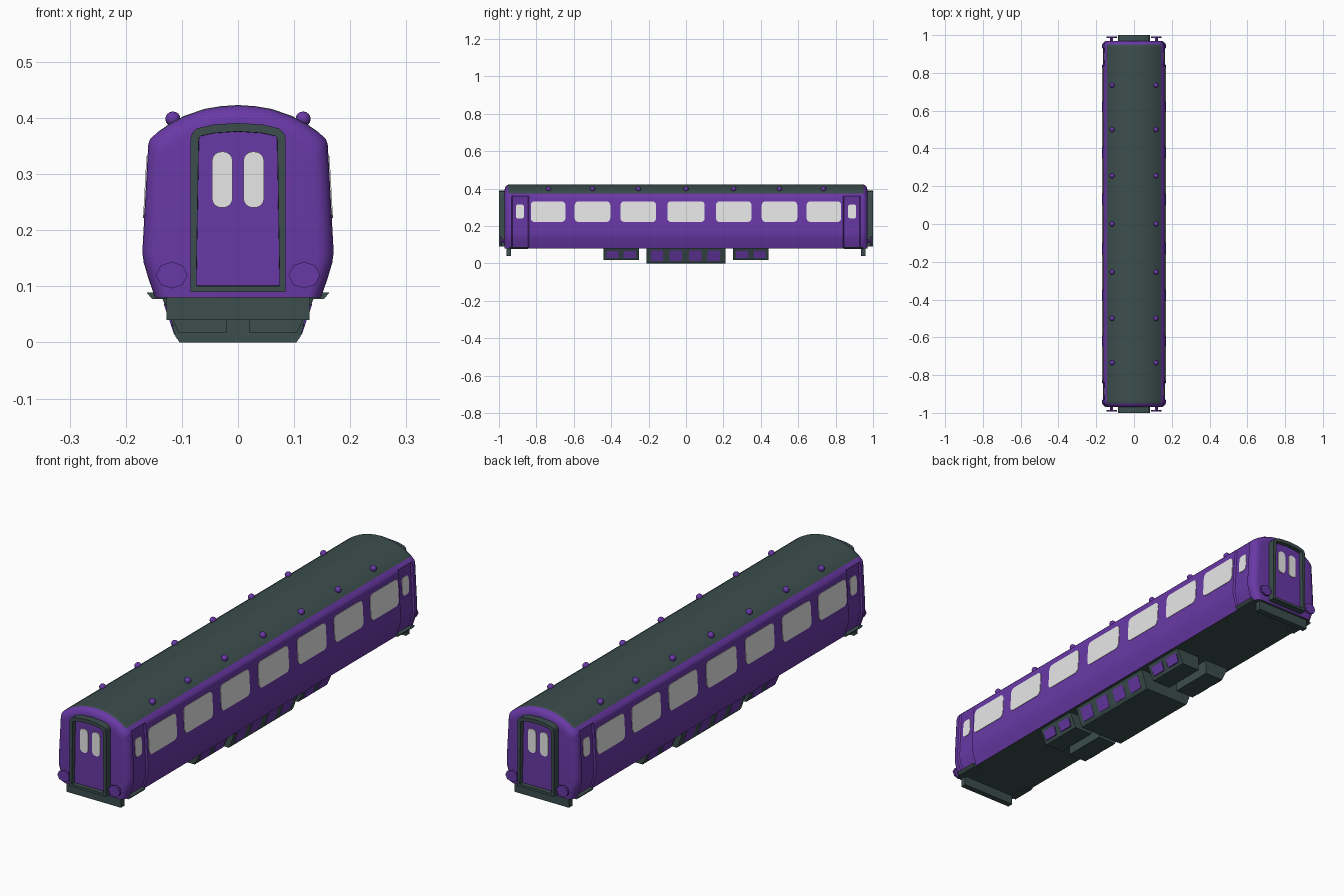
import bpy, bmesh, math
from mathutils import Vector

if "Cube" in bpy.data.objects:
    bpy.data.objects.remove(bpy.data.objects["Cube"])


def material(name, rgb):
    m = bpy.data.materials.new(name)
    m.use_nodes = True
    m.diffuse_color = (*rgb, 1)
    m.node_tree.nodes["Principled BSDF"].inputs["Base Color"].default_value = (*rgb, 1)
    return m


PURPLE = material("purple_paint", (0.14, 0.04, 0.38))
GREY = material("dark_slate", (0.045, 0.075, 0.075))
GLASS = material("pale_window", (0.8, 0.8, 0.8))


def finish(name, bm, mats, angle=None):
    bmesh.ops.recalc_face_normals(bm, faces=bm.faces[:])
    me = bpy.data.meshes.new(name)
    bm.to_mesh(me)
    bm.free()
    for m in mats:
        me.materials.append(m)
    ob = bpy.data.objects.new(name, me)
    bpy.context.collection.objects.link(ob)
    if angle:
        bpy.ops.object.select_all(action='DESELECT')
        ob.select_set(True)
        bpy.context.view_layer.objects.active = ob
        bpy.ops.object.shade_smooth_by_angle(angle=math.radians(angle))
    return ob


def loft(rings):
    """Skin closed rings of points and cap both ends."""
    bm = bmesh.new()
    vs = [[bm.verts.new(p) for p in ring] for ring in rings]
    n = len(vs[0])
    for a, b in zip(vs, vs[1:]):
        for i in range(n):
            j = (i + 1) % n
            bm.faces.new((a[i], a[j], b[j], b[i]))
    bm.faces.new(vs[0])
    bm.faces.new(vs[-1])
    return bm


def prism_y(name, outline, y0, y1, mat):
    rings = [[(x, y, z) for x, z in outline] for y in (y0, y1)]
    return finish(name, loft(rings), [mat])


def rounded(u0, u1, v0, v1, r, n=4):
    pts = []
    for k, (u, v) in enumerate(((u1 - r, v1 - r), (u0 + r, v1 - r),
                                (u0 + r, v0 + r), (u1 - r, v0 + r))):
        for i in range(n + 1):
            a = math.pi / 2 * (k + i / n)
            pts.append((u + r * math.cos(a), v + r * math.sin(a)))
    return pts


def side_plate(name, outline, x_at, side, mat, thick=0.002):
    """Thin plate lying on a sloping side wall; outline is in y, z."""
    rings = [[(side * (x_at(z) + d), y, z) for y, z in outline] for d in (-0.003, thick)]
    return finish(name, loft(rings), [mat])


def cylinder_y(name, x, z, y0, y1, r, segments, mat):
    ring = [(x + r * math.cos(2 * math.pi * i / segments),
             z + r * 0.85 * math.sin(2 * math.pi * i / segments)) for i in range(segments)]
    return prism_y(name, ring, y0, y1, mat)


# Body shell: cross-section swept along y, rounded at the ends, recessed at the doors
half = [(0.148, 0.08), (0.16, 0.115), (0.168, 0.142), (0.17, 0.157), (0.17, 0.17),
        (0.16, 0.352), (0.157, 0.362), (0.143, 0.375), (0.12, 0.391), (0.095, 0.404),
        (0.06, 0.416), (0.03, 0.421)]
section = half + [(0, 0.423)] + [(-x, z) for x, z in reversed(half)]
FLOOR, R, RECESS = 0.08, 0.03, 0.007
stations = [(0.84, 0, 0), (0.845, 0, RECESS), (0.928, 0, RECESS), (0.933, 0, 0)]
for i in range(6):
    t = math.pi / 2 * i / 5
    stations.append((0.94 + R * math.sin(t), R * (1 - math.cos(t)), 0))
stations = [(-y, a, b) for y, a, b in reversed(stations)] + stations


def body_ring(y, inset, recess):
    ring = []
    for x, z in section:
        if z < 0.355:
            x -= math.copysign(recess, x)
        ring.append((x * (1 - inset / 0.17), y,
                     FLOOR + (z - FLOOR) * (1 - inset / 0.343)))
    return ring


bm = loft([body_ring(*s) for s in stations])
bmesh.ops.recalc_face_normals(bm, faces=bm.faces[:])
for f in bm.faces:
    c = f.calc_center_median()
    roof = c.z > 0.376 and abs(c.y) < 0.946 and f.normal.z > 0.3
    f.material_index = 1 if roof or f.normal.z < -0.9 else 0
finish("coach_body", bm, [PURPLE, GREY], 35)


def wall_x(z):
    return 0.17 - 0.055 * (z - 0.17)


def door_x(z):
    return wall_x(z) - RECESS


# Side windows, door windows and door steps
spans = [(-0.1, 0.1), (0.16, 0.35), (0.405, 0.595), (0.645, 0.83)]
spans += [(-b, -a) for a, b in spans[1:]]
for side in (-1, 1):
    for a, b in spans:
        side_plate("side_window", rounded(a, b, 0.222, 0.332, 0.02), wall_x, side, GLASS)
    for end in (-1, 1):
        yc = end * 0.888
        side_plate("door_window", rounded(yc - 0.022, yc + 0.022, 0.24, 0.316, 0.014),
                   door_x, side, GLASS)
        step = [(side * x, z) for x, z in ((0.12, 0.077), (0.153, 0.077),
                                           (0.163, 0.089), (0.12, 0.089))]
        prism_y("door_step", step, end * 0.845, end * 0.945, GREY)

# Gangway at each end: slate frame, recessed purple door with two windows
arch = [(0.085, 0.09), (0.085, 0.362), (0.082, 0.373), (0.074, 0.381), (0.045, 0.388)]
arch += [(0, 0.391)] + [(-x, z) for x, z in reversed(arch)]
for end in (-1, 1):
    bm = loft([[(x, end * y, z) for x, z in arch] for y in (0.955, 1.0)])
    bmesh.ops.recalc_face_normals(bm, faces=bm.faces[:])
    face = max(bm.faces, key=lambda f: f.calc_center_median().y * end)
    bmesh.ops.inset_region(bm, faces=[face], thickness=0.015, depth=0)
    bmesh.ops.inset_region(bm, faces=[face], thickness=0.0005, depth=-0.018)
    face.material_index = 1
    finish("gangway", bm, [GREY, PURPLE])
    for side in (-1, 1):
        xc = side * 0.028
        prism_y("end_door_window", rounded(xc - 0.0185, xc + 0.0185, 0.24, 0.34, 0.017),
                end * 0.98, end * 0.985, GLASS)
        # Buffers
        cylinder_y("buffer_stem", side * 0.118, 0.12, end * 0.96, end * 0.986, 0.008, 8, PURPLE)
        cylinder_y("buffer_head", side * 0.118, 0.12, end * 0.984, end * 0.993, 0.028, 8, PURPLE)
    # Beam below the end
    beam = [(-0.127, 0.04), (0.127, 0.04), (0.127, 0.082), (-0.127, 0.082)]
    prism_y("buffer_beam", beam, end * 0.935, end * 0.96, GREY)

# Roof vents
for side in (-1, 1):
    for y in (-0.735, -0.5, -0.255, 0, 0.255, 0.5, 0.735):
        bm = bmesh.new()
        bmesh.ops.create_uvsphere(bm, u_segments=12, v_segments=8, radius=0.0135)
        bmesh.ops.translate(bm, verts=bm.verts[:], vec=Vector((side * 0.116, y, 0.398)))
        finish("roof_vent", bm, [PURPLE], 40)


# Equipment boxes under the floor with purple side panels
def box_x(z):
    return 0.108 + 0.34 * z


main = [(0.104, 0), (0.111, 0.01), (box_x(0.082), 0.082)]
main += [(-x, z) for x, z in reversed(main)]
prism_y("main_equipment_box", main, -0.21, 0.21, GREY)
for side in (-1, 1):
    for yc in (-0.155, -0.055, 0.05, 0.148):
        side_plate("main_box_panel", rounded(yc - 0.033, yc + 0.033, 0.014, 0.068, 0.004, 1),
                   box_x, side, PURPLE, 0.001)
    for end in (-1, 1):
        small = [(side * x, z) for x, z in ((0.02, 0.018), (0.106, 0.018),
                                            (box_x(0.082), 0.082), (0.02, 0.082))]
        prism_y("small_equipment_box", small, end * 0.25, end * 0.44, GREY)
        for yc in (0.3, 0.393):
            y = end * yc
            side_plate("small_box_panel", rounded(y - 0.033, y + 0.033, 0.028, 0.066, 0.004, 1),
                       box_x, side, PURPLE, 0.001)
